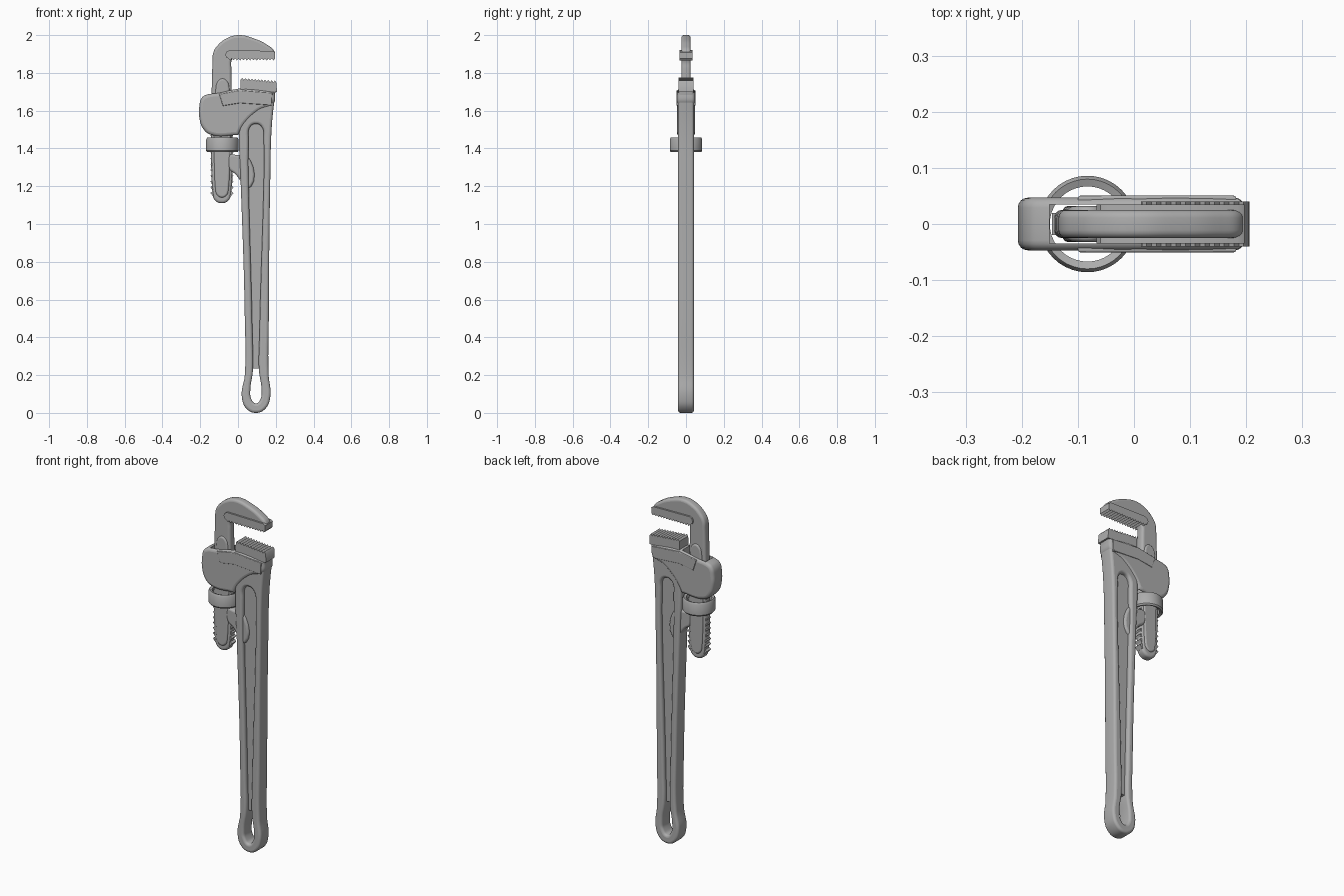
import bpy, bmesh, math
from mathutils import Matrix

if "Cube" in bpy.data.objects:
    bpy.data.objects.remove(bpy.data.objects["Cube"])

steel = bpy.data.materials.new("steel_grey")
steel.use_nodes = True
steel.diffuse_color = (0.42, 0.42, 0.42, 1)
steel.node_tree.nodes["Principled BSDF"].inputs["Base Color"].default_value = (0.42, 0.42, 0.42, 1)


def finish(name, mesh):
    mesh.name = name
    mesh.materials.clear()
    mesh.materials.append(steel)
    ob = bpy.data.objects.new(name, mesh)
    bpy.context.collection.objects.link(ob)
    bpy.ops.object.select_all(action='DESELECT')
    ob.select_set(True)
    bpy.context.view_layer.objects.active = ob
    bpy.ops.object.shade_smooth_by_angle(angle=math.radians(35))
    return ob


def plate(name, loops, half, bevel=0.0, y=0.0, smooth=True):
    """Round-edged plate from x-z outlines; extra loops are holes, a third item marks a corner."""
    cu = bpy.data.curves.new(name, 'CURVE')
    cu.dimensions, cu.fill_mode = '2D', 'BOTH'
    cu.extrude, cu.bevel_depth, cu.offset = half - bevel, bevel, -bevel
    cu.bevel_resolution, cu.resolution_u = 3, 6
    for pts in loops:
        sp = cu.splines.new('BEZIER' if smooth else 'POLY')
        sp.use_cyclic_u = True
        if smooth:
            sp.bezier_points.add(len(pts) - 1)
            for bp, p in zip(sp.bezier_points, pts):
                bp.co = (p[0], p[1], 0)
                kind = 'VECTOR' if len(p) > 2 else 'AUTO'
                bp.handle_left_type = bp.handle_right_type = kind
        else:
            sp.points.add(len(pts) - 1)
            for sp_pt, p in zip(sp.points, pts):
                sp_pt.co = (p[0], p[1], 0, 1)
    tmp = bpy.data.objects.new(name, cu)
    bpy.context.collection.objects.link(tmp)
    dg = bpy.context.evaluated_depsgraph_get()
    mesh = bpy.data.meshes.new_from_object(tmp.evaluated_get(dg))
    bpy.data.objects.remove(tmp)
    bpy.data.curves.remove(cu)
    mesh.transform(Matrix.Translation((0, y, 0)) @ Matrix.Rotation(math.pi / 2, 4, 'X'))
    bm = bmesh.new()
    bm.from_mesh(mesh)
    bmesh.ops.remove_doubles(bm, verts=bm.verts, dist=1e-5)
    bmesh.ops.recalc_face_normals(bm, faces=bm.faces)
    # keep the flat sides crisp against their rounded rims
    for e in bm.edges:
        if sum(abs(f.normal.y) > 0.999 for f in e.link_faces) == 1:
            e.smooth = False
    bm.to_mesh(mesh)
    bm.free()
    return finish(name, mesh)


def zigzag(a, b, n, depth):
    """Teeth from point a to point b, each peak pushed out by depth."""
    out = []
    for i in range(n):
        for t, d in ((i / n, 0), ((i + 0.5) / n, 1)):
            out.append((a[0] + (b[0] - a[0]) * t + depth[0] * d,
                        a[1] + (b[1] - a[1]) * t + depth[1] * d))
    return out + [b]


# Handle: rounded rails around a long slot, open at the bottom as a hanging eye
handle_outline = [(0.095, 0.0), (0.145, 0.022), (0.171, 0.085), (0.162, 0.2), (0.163, 0.5),
                  (0.171, 1.25), (0.179, 1.52), (0.198, 1.70, 1), (0.012, 1.71, 1),
                  (0.005, 1.45), (0.013, 1.25), (0.036, 0.5), (0.036, 0.2), (0.02, 0.085),
                  (0.045, 0.022)]
slot_outline = [(0.095, 0.05), (0.12, 0.075), (0.125, 0.12), (0.111, 0.225), (0.113, 0.4),
                (0.136, 1.44), (0.125, 1.515), (0.095, 1.53), (0.065, 1.515), (0.056, 1.44),
                (0.077, 0.4), (0.079, 0.225), (0.065, 0.12), (0.07, 0.075)]
plate("handle", [handle_outline, slot_outline], 0.042, 0.014)
plate("handle_web", [[(0.07, 0.235), (0.12, 0.235), (0.145, 1.55), (0.045, 1.55)]],
      0.02, smooth=False)

# Lug under the nut
plate("nut_lug", [[(0.04, 1.37), (0.0, 1.365), (-0.045, 1.366), (-0.055, 1.345),
                   (-0.046, 1.29), (-0.015, 1.265), (0.012, 1.23), (0.04, 1.18)]], 0.032, 0.012)

# Housing with a passage for the sliding jaw
housing = plate("housing", [[(-0.165, 1.685), (-0.1, 1.695), (0.01, 1.717), (0.195, 1.702, 1),
                             (0.19, 1.64), (0.11, 1.60), (0.035, 1.53), (0.0, 1.47, 1),
                             (-0.145, 1.472), (-0.185, 1.505), (-0.204, 1.56),
                             (-0.205, 1.62), (-0.192, 1.668)]], 0.047, 0.018)
bpy.ops.mesh.primitive_cube_add(size=1, location=(-0.076, 0, 1.6))
cutter = bpy.context.object
cutter.name = "passage_cutter"
cutter.hide_render = True
cutter.scale = (0.15, 0.07, 0.6)
mod = housing.modifiers.new("passage", 'BOOLEAN')
mod.operation, mod.solver, mod.object = 'DIFFERENCE', 'EXACT', cutter
bpy.context.view_layer.objects.active = housing
bpy.ops.object.modifier_apply(modifier=mod.name)
bpy.data.objects.remove(cutter)

# Raised collar on both cheeks
for side, label in ((-1, "front"), (1, "back")):
    plate(label + "_collar", [[(-0.1, 1.688), (0.01, 1.708), (0.182, 1.695),
                               (0.178, 1.628), (0.01, 1.64), (-0.08, 1.625)]],
          0.006, 0.004, y=side * 0.0445, smooth=False)

# Sliding hook jaw with its shank
plate("hook_jaw", [[(-0.135, 1.86), (-0.13, 1.91), (-0.108, 1.945), (-0.065, 1.98), (0.0, 2.0),
                    (0.085, 1.982), (0.155, 1.948), (0.192, 1.915), (0.194, 1.885, 1),
                    (-0.02, 1.885), (-0.034, 1.865), (-0.035, 1.82), (-0.036, 1.16), (-0.052, 1.123),
                    (-0.086, 1.11), (-0.12, 1.123), (-0.135, 1.16)]], 0.025, 0.014)
plate("shank_panel", [[(-0.118, 1.72), (-0.106, 1.757), (-0.082, 1.77), (-0.058, 1.757),
                       (-0.046, 1.72), (-0.05, 1.18), (-0.06, 1.152), (-0.085, 1.14),
                       (-0.11, 1.152), (-0.12, 1.18)]], 0.032, 0.01)
threads = zigzag((-0.131, 1.145), (-0.131, 1.48), 11, (-0.015, 0.004))
threads += zigzag((-0.039, 1.48), (-0.039, 1.145), 11, (0.015, 0.004))
plate("shank_threads", [threads], 0.02, smooth=False)

# Toothed faces of both jaws
upper = zigzag((-0.05, 1.876), (0.196, 1.876), 14, (0, -0.01))
upper += [(0.197, 1.908), (0.185, 1.916), (-0.045, 1.92), (-0.06, 1.912), (-0.067, 1.897),
          (-0.062, 1.882)]
plate("upper_teeth", [upper], 0.035, smooth=False)
lower = zigzag((0.014, 1.764), (0.204, 1.748), 11, (0, 0.011))
lower += [(0.206, 1.70), (0.18, 1.695), (0.012, 1.705)]
plate("lower_teeth", [lower], 0.04, smooth=False)

# Adjusting nut, turned from a ring section
bm = bmesh.new()
section = [(0.067, 1.385), (0.08, 1.38), (0.086, 1.388), (0.086, 1.447), (0.08, 1.458),
           (0.067, 1.453)]
verts = [bm.verts.new((r - 0.083, 0, z)) for r, z in section]
edges = [bm.edges.new((verts[i - 1], verts[i])) for i in range(len(verts))]
bmesh.ops.spin(bm, geom=verts + edges, cent=(-0.083, 0, 0), axis=(0, 0, 1),
               angle=2 * math.pi, steps=40, use_merge=True)
bmesh.ops.remove_doubles(bm, verts=bm.verts, dist=1e-5)
bmesh.ops.recalc_face_normals(bm, faces=bm.faces)
ring = bpy.data.meshes.new("adjusting_nut")
bm.to_mesh(ring)
bm.free()
finish("adjusting_nut", ring)
